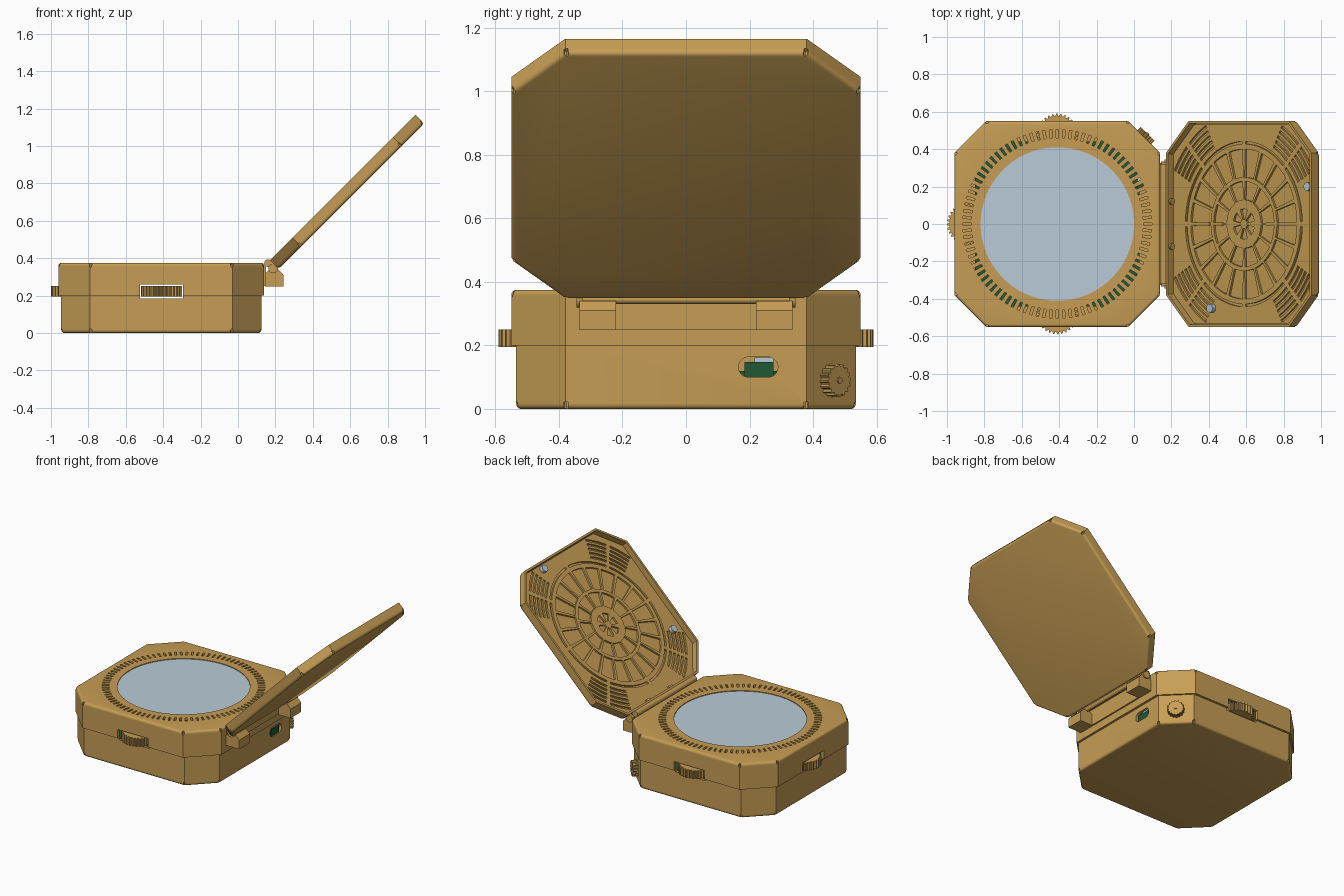
import bpy, bmesh
from math import sin, cos, pi, radians
from mathutils import Matrix, Vector

if "Cube" in bpy.data.objects:
    bpy.data.objects.remove(bpy.data.objects["Cube"])


def material(name, color):
    m = bpy.data.materials.new(name)
    m.use_nodes = True
    m.diffuse_color = (*color, 1)
    m.node_tree.nodes["Principled BSDF"].inputs["Base Color"].default_value = (*color, 1)
    return m


BRASS = material("warm brass", (0.57, 0.34, 0.09))
GLASS = material("pale blue glass", (0.48, 0.60, 0.68))
GREEN = material("circuit green", (0.015, 0.095, 0.035))


# ---- helpers ----
def prism(bm, pts, z0, z1, mat=Matrix()):
    """Closed prism over a 2D outline."""
    low = [bm.verts.new(mat @ Vector((x, y, z0))) for x, y in pts]
    top = [bm.verts.new(mat @ Vector((x, y, z1))) for x, y in pts]
    bm.faces.new(low[::-1])
    bm.faces.new(top)
    for i in range(len(pts)):
        j = (i + 1) % len(pts)
        bm.faces.new((low[i], low[j], top[j], top[i]))


def finish(bm, name, mat=BRASS, matrix=Matrix()):
    bmesh.ops.recalc_face_normals(bm, faces=bm.faces)
    me = bpy.data.meshes.new(name)
    bm.to_mesh(me)
    bm.free()
    me.materials.append(mat)
    ob = bpy.data.objects.new(name, me)
    bpy.context.collection.objects.link(ob)
    ob.matrix_world = matrix
    return ob


def solid(name, pts, z0, z1, mat=BRASS, matrix=Matrix()):
    bm = bmesh.new()
    prism(bm, pts, z0, z1)
    return finish(bm, name, mat, matrix)


def activate(ob):
    bpy.ops.object.select_all(action='DESELECT')
    ob.select_set(True)
    bpy.context.view_layer.objects.active = ob


def cut(ob, *cutters):
    activate(ob)
    for c in cutters:
        mod = ob.modifiers.new("cut", 'BOOLEAN')
        mod.operation, mod.solver, mod.object = 'DIFFERENCE', 'EXACT', c
        bpy.ops.object.modifier_apply(modifier=mod.name)


def smooth(ob):
    activate(ob)
    bpy.ops.object.shade_smooth_by_angle(angle=radians(35))


def octagon(h, c):
    a = h - c
    return [(h, -a), (h, a), (a, h), (-a, h), (-h, a), (-h, -a), (-a, -h), (a, -h)]


def rect(x0, x1, y0, y1):
    return [(x0, y0), (x1, y0), (x1, y1), (x0, y1)]


def circle(r, n, cx=0, cy=0):
    return [(cx + r * cos(2 * pi * i / n), cy + r * sin(2 * pi * i / n)) for i in range(n)]


def gear(r, depth, teeth):
    return [((r - depth * (i // 2 % 2)) * cos(pi * i / teeth / 2),
             (r - depth * (i // 2 % 2)) * sin(pi * i / teeth / 2)) for i in range(teeth * 4)]


def sector(r0, r1, mid, half, seg):
    angs = [mid - half + 2 * half * i / seg for i in range(seg + 1)]
    return ([(r1 * cos(a), r1 * sin(a)) for a in angs]
            + [(r0 * cos(a), r0 * sin(a)) for a in reversed(angs)])


def tray(name, h, c, z0, z1, wall, round_z, matrix):
    """Octagonal shell, closed and rounded at round_z, open at the other end."""
    bm = bmesh.new()
    prism(bm, octagon(h, c), z0, z1)
    rim = [e for e in bm.edges if all(abs(v.co.z - round_z) < 1e-4 for v in e.verts)]
    bmesh.ops.bevel(bm, geom=rim, offset=0.016, segments=4, profile=0.5, affect='EDGES')
    ob = finish(bm, name, BRASS, matrix)
    low, high = (z0 + wall, z1 + 0.1) if round_z == z0 else (z0 - 0.1, z1 - wall)
    inner = solid("inner", octagon(h - wall, c - wall * 0.6), low, high, BRASS, matrix)
    # small bend reliefs at the corners
    bm = bmesh.new()
    for x, y in octagon(h - 0.006, c - 0.003):
        prism(bm, circle(0.008, 8, x, y), round_z - 0.022, round_z + 0.022)
    relief = finish(bm, "relief", BRASS, matrix)
    cut(ob, inner, relief)
    for o in (inner, relief):
        bpy.data.objects.remove(o)
    return ob


# ---- case halves ----
CASE = Matrix.Translation((-0.41, 0, 0))
upper = tray("upper_case", 0.55, 0.17, 0.2, 0.375, 0.02, 0.375, CASE)
lower = tray("lower_case", 0.535, 0.155, 0, 0.2, 0.02, 0, CASE)

# window and ring of vent slots
bm = bmesh.new()
prism(bm, circle(0.41, 96), 0.3, 0.45)
SLOTS = 88
for i in range(SLOTS):
    prism(bm, sector(0.46, 0.505, 2 * pi * i / SLOTS, 0.013, 2), 0.3, 0.45)
vents = finish(bm, "vents", BRASS, CASE)
cut(upper, vents)

# thumb wheel openings, and the wheels: front, back and right side
bm = bmesh.new()
for k in range(3):
    ang = pi / 2 * (k + 1)
    turn = Matrix.Rotation(ang, 4, 'Z')
    prism(bm, rect(0.47, 0.6, -0.115, 0.115), 0.185, 0.26, turn)
    place = CASE @ turn @ Matrix.Translation((0.48, 0, 0))
    solid(("back", "right", "front")[k] + "_thumb_wheel", gear(0.11, 0.012, 30), 0.195, 0.25, BRASS, place)
openings = finish(bm, "openings", BRASS, CASE)
cut(upper, openings)
cut(lower, openings)

# rounded port opening on the hinge side
AXIS_X = Matrix(((0, 0, 1, 0), (1, 0, 0, 0), (0, 1, 0, 0), (0, 0, 0, 1)))
port_pts = [(0.2275 + (0.03 if cos(a) > 0 else -0.03) + 0.032 * cos(a), 0.132 + 0.032 * sin(a))
            for a in [2 * pi * (i + 0.5) / 24 for i in range(24)]]
port = solid("port", port_pts, 0.05, 0.2, BRASS, AXIS_X)
cut(lower, port)
for o in (vents, openings, port):
    bpy.data.objects.remove(o)
smooth(upper)
smooth(lower)

solid("window_glass", circle(0.412, 96), 0.355, 0.37, GLASS, CASE)
solid("circuit_board", rect(-0.44, 0.44, -0.44, 0.44), 0.105, 0.12, GREEN, CASE)
solid("port_connector", rect(0.185, 0.275, 0.1, 0.148), 0.02, 0.118, GREEN, AXIS_X)
solid("port_shield", rect(0.215, 0.275, 0.148, 0.162), 0.02, 0.112, GLASS, AXIS_X)

# ---- side knob on the back left corner ----
diag = Vector((1, 1, 0)).normalized()
knob_at = Matrix.Translation((0.0475, 0.4575, 0.09)) @ diag.to_track_quat('Z', 'Y').to_matrix().to_4x4()
solid("side_knob", gear(0.052, 0.007, 16), -0.01, 0.036, BRASS, knob_at)
solid("side_knob_hub", circle(0.01, 16), 0.03, 0.04, BRASS, knob_at)

# ---- lid, tilted open ----
LID = Matrix.Translation((0.606, 0, 0.731)) @ Matrix.Rotation(radians(-45), 4, 'Y')
lid = tray("lid_shell", 0.55, 0.17, 0, 0.065, 0.014, 0, LID)
smooth(lid)

# grille plate with recessed cells
plate = solid("lid_grille", octagon(0.533, 0.16), 0.012, 0.027, BRASS, LID)
bm = bmesh.new()
for r0, r1, count, gap, seg in ((0.428, 0.442, 8, 0.03, 10), (0.25, 0.40, 20, 0.025, 5),
                                (0.13, 0.228, 12, 0.04, 5), (0.025, 0.08, 6, 0.2, 4)):
    for i in range(count):
        prism(bm, sector(r0, r1, 2 * pi * (i + 0.5) / count, pi / count - gap, seg), 0.0145, 0.06)
for corner in range(4):
    for i in range(5):
        for side in (-1, 1):
            mid = pi / 4 + corner * pi / 2 + side * 0.155
            r = 0.465 + 0.03 * i
            prism(bm, sector(r, r + 0.015, mid, 0.13, 5), 0.0145, 0.06)
cells = finish(bm, "cells", BRASS, LID)
cut(plate, cells)
bpy.data.objects.remove(cells)

for name, x, y in (("upper_lid_magnet", 0.50, 0.2), ("lower_lid_magnet", -0.235, -0.45)):
    smooth(solid(name, circle(0.023, 24, x, y), 0.02, 0.052, GLASS, LID))

# ---- hinge ----
AXIS_Y = Matrix(((1, 0, 0, 0), (0, 0, 1, 0), (0, 1, 0, 0), (0, 0, 0, 1)))
BLOCK = [(0.145, 0.248), (0.243, 0.248), (0.243, 0.31), (0.215, 0.34), (0.175, 0.34), (0.145, 0.32)]
for side, y0 in (("left", 0.22), ("right", -0.335)):
    solid(side + "_hinge_block", BLOCK, y0, y0 + 0.115, BRASS, AXIS_Y)
    edge = 0.325 if y0 > 0 else -0.345
    smooth(solid(side + "_hinge_knuckle", circle(0.026, 20, 0.188, 0.345), edge, edge + 0.02, BRASS, AXIS_Y))
solid("hinge_leaf", rect(0.138, 0.15, 0.25, 0.365), -0.325, 0.325, BRASS, AXIS_Y)
smooth(solid("hinge_pin", circle(0.014, 16, 0.19, 0.345), -0.34, 0.34, BRASS, AXIS_Y))
smooth(solid("hinge_roll", circle(0.02, 16, 0.16, 0.373), -0.32, 0.32, BRASS, AXIS_Y))
END_WALL = LID @ Matrix.Translation((-0.537, 0, 0.04)) @ Matrix.Rotation(pi / 2, 4, 'Y')
for side, y in (("left", 0.12), ("right", -0.12)):
    smooth(solid(side + "_hinge_screw", circle(0.017, 16, 0, y), -0.002, 0.012, BRASS, END_WALL))
